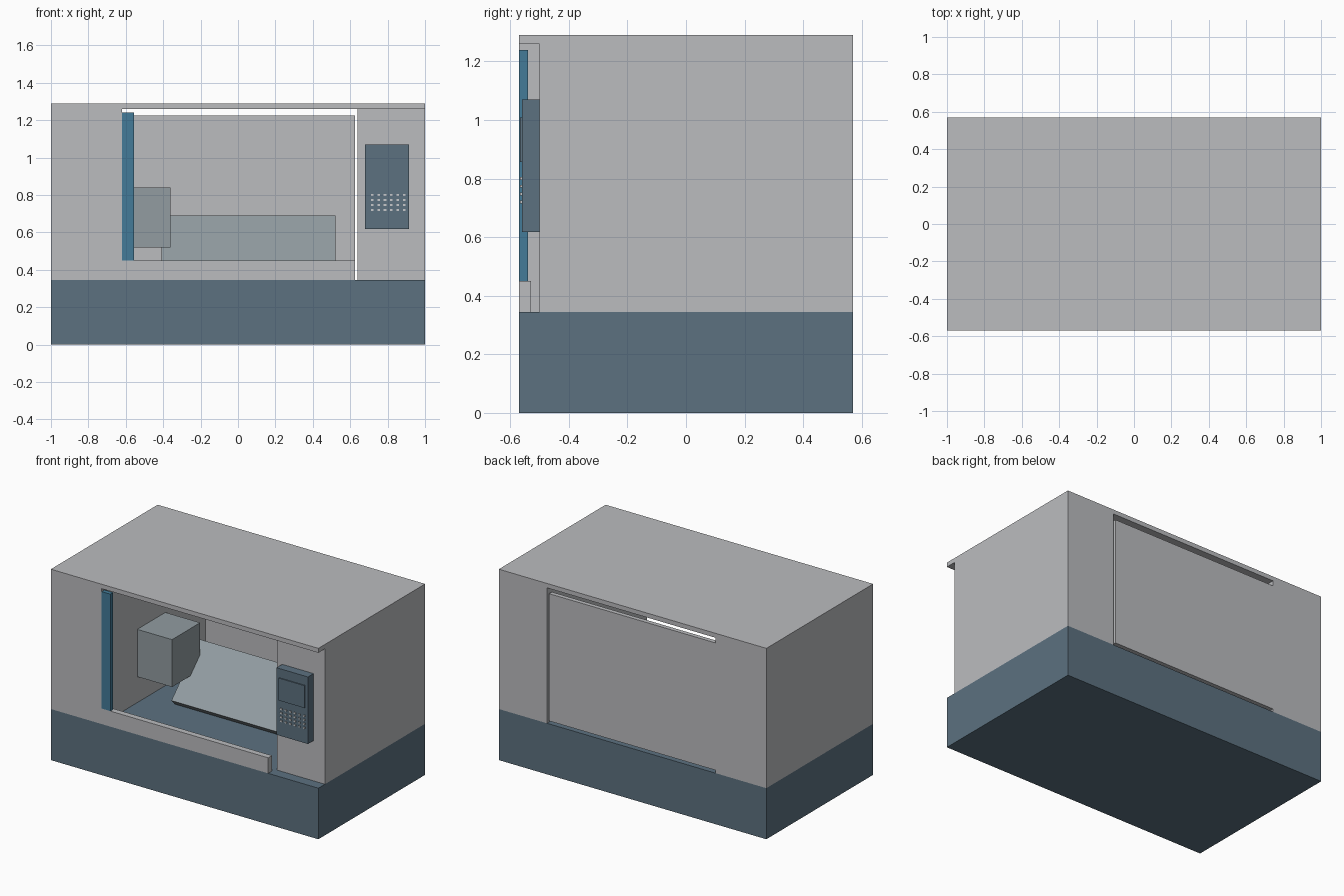
import bpy
import math
from mathutils import Matrix

if "Cube" in bpy.data.objects:
    bpy.data.objects.remove(bpy.data.objects["Cube"])


def srgb(h):
    vals = [int(h[i:i + 2], 16) / 255 for i in (0, 2, 4)]
    return [c / 12.92 if c <= 0.04045 else ((c + 0.055) / 1.055) ** 2.4 for c in vals] + [1]


def material(name, h):
    m = bpy.data.materials.new(name)
    m.diffuse_color = srgb(h)
    m.use_nodes = True
    m.node_tree.nodes["Principled BSDF"].inputs["Base Color"].default_value = m.diffuse_color
    return m


grey = material("light_grey", "bbbcbf")
slate = material("slate_blue", "5c7180")
blue = material("bright_blue", "437b98")
steel = material("steel_grey", "929ca1")
key_grey = material("key_grey", "c8cacc")


def prism(name, mat, profile, x0, x1):
    """Extrude a (y, z) profile along x."""
    n = len(profile)
    verts = [(x, y, z) for x in (x0, x1) for y, z in profile]
    faces = [tuple(range(n))[::-1], tuple(range(n, 2 * n))]
    faces += [(i, (i + 1) % n, (i + 1) % n + n, i + n) for i in range(n)]
    mesh = bpy.data.meshes.new(name)
    mesh.from_pydata(verts, [], faces)
    mesh.materials.append(mat)
    ob = bpy.data.objects.new(name, mesh)
    bpy.context.collection.objects.link(ob)
    return ob


def box(name, mat, x0, x1, y0, y1, z0, z1):
    return prism(name, mat, [(y0, z0), (y1, z0), (y1, z1), (y0, z1)], x0, x1)


F, B = -0.57, 0.57      # front and back planes
FLOOR, CEIL = 0.345, 1.26

# Enclosure
box("base", slate, -1, 1, F, B, 0, FLOOR)
box("roof", grey, -1, 1, F, B, CEIL, 1.29)
box("left_cabinet", grey, -1, -0.62, F, B, FLOOR, CEIL)
box("right_cabinet", grey, 0.64, 1, -0.5, B, FLOOR, CEIL)
box("back_panel", grey, -0.62, 0.625, 0.54, B, 0.365, 1.225)
box("front_sill", grey, -0.62, 0.625, F, -0.53, FLOOR, 0.45)
box("door_edge", blue, -0.62, -0.555, F, -0.54, 0.45, 1.24)

# Work area: headstock block and 45 degree slanted bed plate
box("headstock", steel, -0.62, -0.36, -0.19, 0.11, 0.52, 0.84)
t = 0.04
prism("slanted_bed", steel,
      [(-0.125, 0.39), (-0.125 + t, 0.39 - t), (0.175 + t, 0.69 - t), (0.175, 0.69)],
      -0.41, 0.52)

# Control panel with raised screen and keypad
box("control_panel", slate, 0.68, 0.915, -0.56, -0.5, 0.617, 1.07)
box("screen", slate, 0.70, 0.893, -0.567, -0.56, 0.857, 1.008)
for row in range(4):
    for col in range(6):
        x, z = 0.718 + col * 0.034, 0.72 + row * 0.027
        box("key", key_grey, x - 0.007, x + 0.007, -0.566, -0.56, z - 0.005, z + 0.005)
